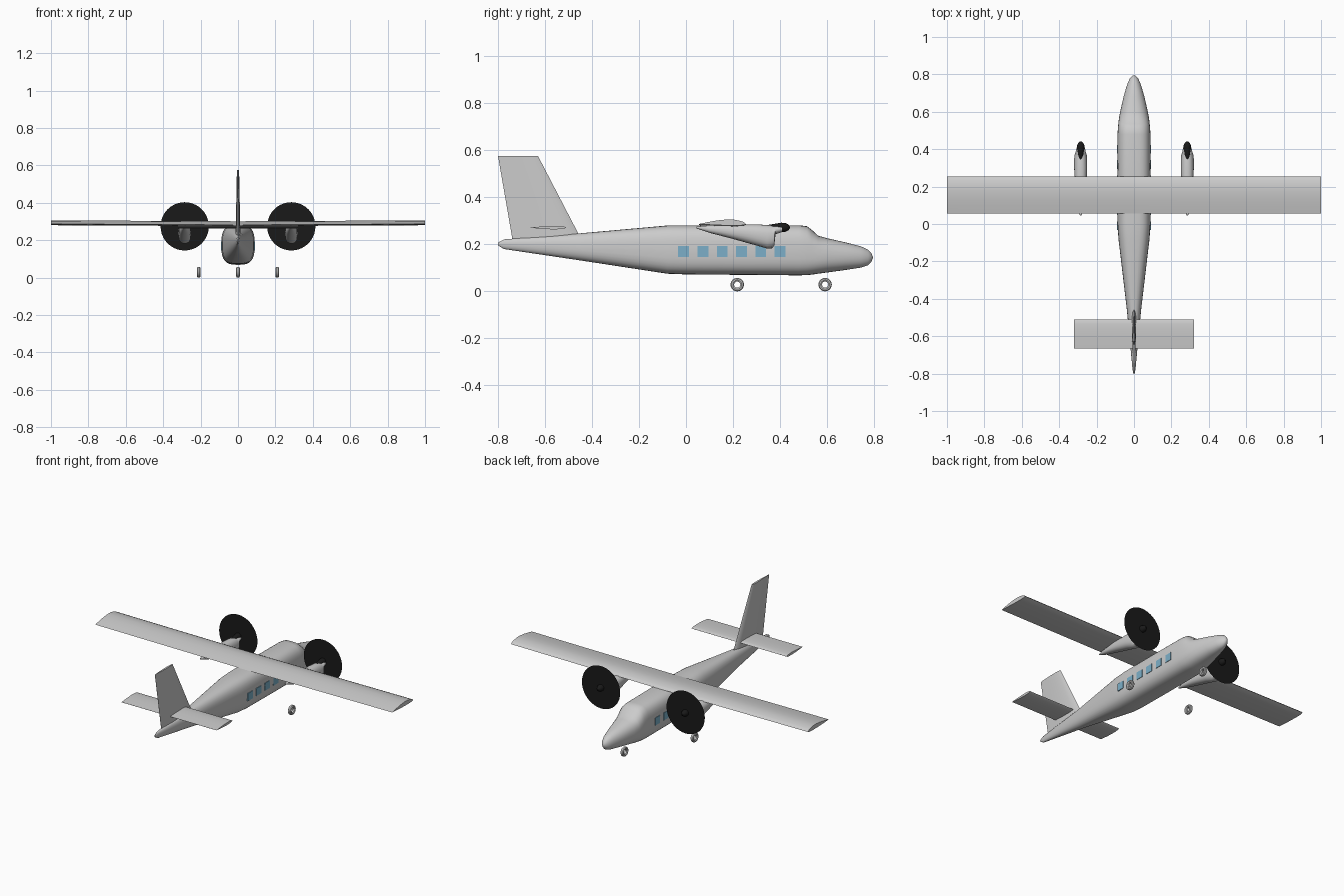
import bpy, bmesh
from math import sin, cos, pi, radians

if "Cube" in bpy.data.objects:
    bpy.data.objects.remove(bpy.data.objects["Cube"])


def finish(name, bm, colour=None, smooth=True):
    bmesh.ops.recalc_face_normals(bm, faces=bm.faces)
    me = bpy.data.meshes.new(name)
    bm.to_mesh(me)
    bm.free()
    ob = bpy.data.objects.new(name, me)
    bpy.context.collection.objects.link(ob)
    if colour:
        me.materials.append(colour)
    if smooth:
        bpy.ops.object.select_all(action='DESELECT')
        ob.select_set(True)
        bpy.context.view_layer.objects.active = ob
        bpy.ops.object.shade_smooth_by_angle(angle=radians(32))
    return ob


def material(name, rgb):
    m = bpy.data.materials.new(name)
    m.diffuse_color = (*rgb, 1)
    m.use_nodes = True
    m.node_tree.nodes["Principled BSDF"].inputs["Base Color"].default_value = m.diffuse_color
    return m


def loft(name, rings, colour=None, closed=False):
    """Skin a series of equal-length rings; cap the ends unless closed."""
    bm = bmesh.new()
    vs = [[bm.verts.new(p) for p in r] for r in rings]
    n = len(vs[0])
    pairs = list(zip(vs, vs[1:])) + ([(vs[-1], vs[0])] if closed else [])
    for a, b in pairs:
        for i in range(n):
            bm.faces.new((a[i], a[(i + 1) % n], b[(i + 1) % n], b[i]))
    if not closed:
        bm.faces.new(vs[0])
        bm.faces.new(vs[-1])
    return finish(name, bm, colour)


def oval(x, y, half, low, high, power=2.0, n=32):
    """Superellipse ring across the y axis."""
    mid, h = (low + high) / 2, (high - low) / 2
    ring = []
    for i in range(n):
        c, s = cos(2 * pi * i / n), sin(2 * pi * i / n)
        px = abs(c) ** (2 / power) * (1 if c > 0 else -1)
        pz = abs(s) ** (2 / power) * (1 if s > 0 else -1)
        ring.append((x + half * px, y, mid + h * pz))
    return ring


# Aerofoil outline: chord fraction from leading edge, thickness fraction
FOIL = [(0, 0), (.03, .35), (.1, .65), (.25, .95), (.4, 1), (.6, .8), (.8, .45),
        (1, .03), (.8, -.12), (.5, -.25), (.2, -.3), (.05, -.22)]
# Symmetric version for the tail surfaces
SYM = [(0, 0), (.04, .5), (.15, .85), (.35, 1), (.65, .7), (1, .03),
       (1, -.03), (.65, -.7), (.35, -1), (.15, -.85), (.04, -.5)]

black = material("black", (.01, .01, .01))
glass = material("window_blue", (.2, .43, .58))

# Fuselage: y, half width, bottom, top, squareness
body = [(-.80, .004, .195, .207, 2), (-.775, .008, .18, .221, 2),
        (-.46, .038, .133, .246, 2.3), (-.08, .083, .075, .28, 3),
        (.0, .088, .072, .281, 3.1), (.25, .089, .07, .281, 3.1),
        (.48, .088, .068, .281, 3), (.515, .086, .069, .277, 2.9),
        (.535, .084, .071, .262, 2.8), (.562, .081, .075, .237, 2.6),
        (.60, .074, .08, .226, 2.4), (.68, .056, .091, .208, 2.2),
        (.745, .037, .101, .191, 2.1), (.775, .024, .111, .177, 2),
        (.789, .013, .126, .162, 2), (.795, .003, .14, .148, 2)]
loft("fuselage", [oval(0, y, w, lo, hi, p) for y, w, lo, hi, p in body])

# Main wing with a slight dihedral
loft("wing", [[(x, .255 - .2 * c, z + .02 * t) for c, t in FOIL]
              for x, z in ((-1, .286), (0, .281), (1, .286))])

# Tailplane and fin
loft("tailplane", [[(x, -.51 - .155 * c, .271 + .0075 * t) for c, t in SYM]
                   for x in (-.32, .32)])
loft("fin", [[(th * t, le + (te - le) * c, z + dz * (1 - c)) for c, t in SYM]
             for z, dz, le, te, th in ((.20, .03, -.45, -.735, .013),
                                       (.576, 0, -.63, -.80, .006))])

# Engine nacelle with chin intake: y, half width, bottom, top
pod = [(.045, .004, .268, .276), (.10, .018, .249, .28), (.20, .03, .223, .285),
       (.30, .035, .195, .285), (.345, .035, .182, .282), (.366, .033, .183, .28),
       (.376, .031, .195, .279), (.381, .028, .243, .278), (.408, .022, .252, .278)]
# Spinner: y, radius
nose = [(.31, .004), (.37, .014), (.405, .02), (.422, .019), (.436, .012), (.442, .003)]


def wheel(name, x, y, r=.0285):
    # Open tyre ring with rounded shoulders
    prof = [(.013, -.006), (.019, -.01), (.025, -.009), (r, -.005),
            (r, .005), (.025, .009), (.019, .01), (.013, .006)]
    loft(name, [[(x + w, y + q * cos(a), r + q * sin(a)) for q, w in prof]
                for a in (2 * pi * i / 28 for i in range(28))], closed=True)


for side, s in (("left", -1), ("right", 1)):
    x = s * .285
    loft(side + "_nacelle", [oval(x, y, w, lo, hi, 2.3, 24) for y, w, lo, hi in pod])
    loft(side + "_spinner", [oval(x, y, r, .272 - r, .272 + r, 2, 16) for y, r in nose], black)

    # Spinning propeller shown as a thin disc
    bm = bmesh.new()
    bm.faces.new([bm.verts.new(p) for p in oval(x, .41, .129, .145, .403, 2, 40)])
    finish(side + "_propeller_disc", bm, black, False)

    # Row of cabin windows, slightly proud of the skin
    bm = bmesh.new()
    for i in range(6):
        cube = bmesh.ops.create_cube(bm, size=1)["verts"]
        bmesh.ops.scale(bm, vec=(.012, .046, .046), verts=cube)
        bmesh.ops.translate(bm, vec=(s * .0845, -.01 + .082 * i, .169), verts=cube)
    finish(side + "_windows", bm, glass, False)

    wheel(side + "_main_wheel", s * .21, .218)

wheel("nose_wheel", 0, .592)
